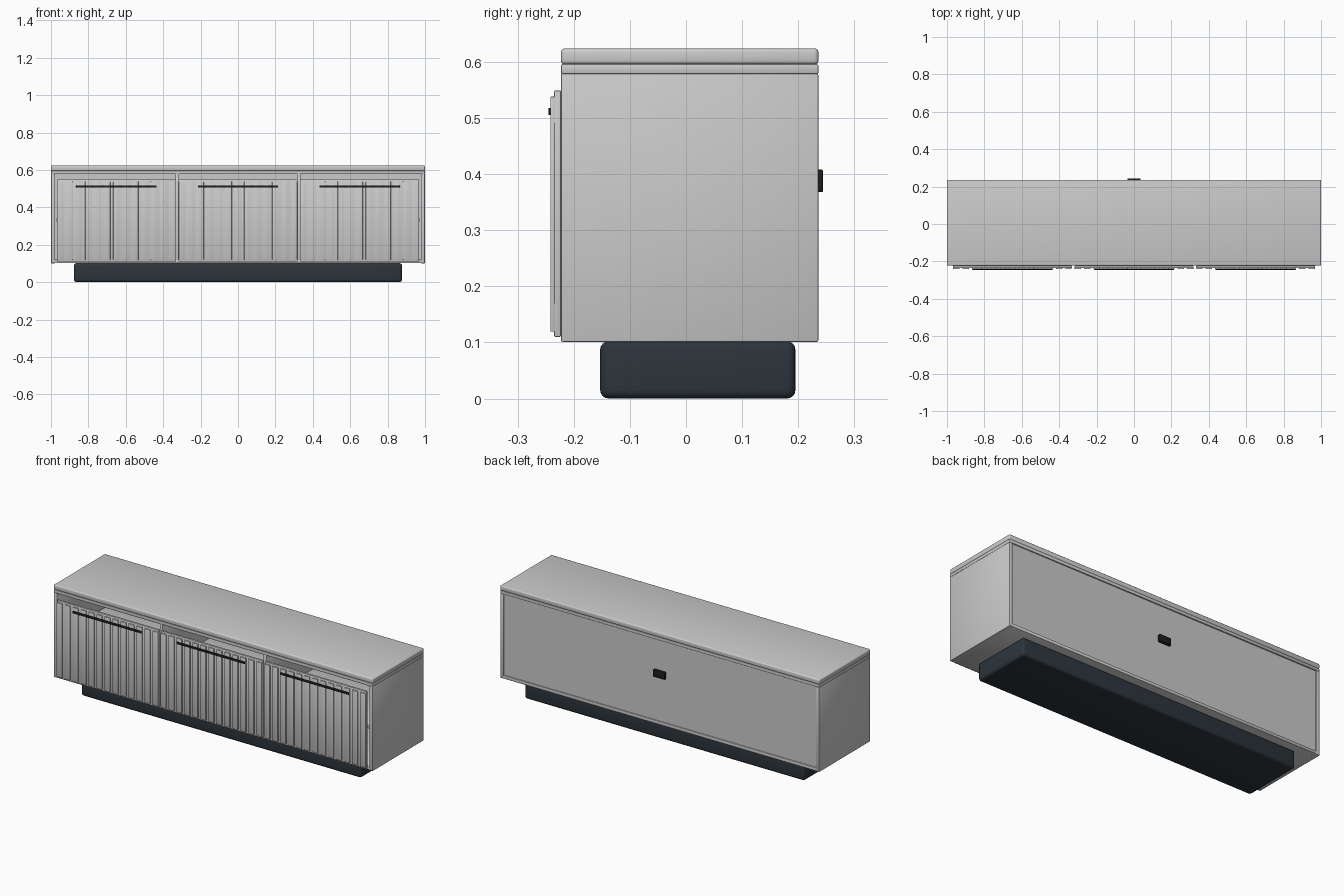
import bpy

if "Cube" in bpy.data.objects:
    bpy.data.objects.remove(bpy.data.objects["Cube"])


def material(name, color):
    m = bpy.data.materials.new(name)
    m.diffuse_color = color
    m.use_nodes = True
    m.node_tree.nodes["Principled BSDF"].inputs["Base Color"].default_value = m.diffuse_color
    return m


BLUE_BLACK = material("dark_plinth", (0.025, 0.035, 0.045, 1))
BLACK = material("black_metal", (0.012, 0.012, 0.013, 1))


def box(name, x, y, z, bevel=0.0, segments=2, mat=None):
    """Box from (min, max) ranges, with rounded edges."""
    bpy.ops.mesh.primitive_cube_add(size=1, location=[sum(r) / 2 for r in (x, y, z)])
    o = bpy.context.object
    o.name = name
    o.scale = [r[1] - r[0] for r in (x, y, z)]
    bpy.ops.object.transform_apply(location=False, rotation=False, scale=True)
    if bevel:
        b = o.modifiers.new("rounded_edges", "BEVEL")
        b.width, b.segments = bevel, segments
        bpy.ops.object.modifier_apply(modifier=b.name)
        bpy.ops.object.shade_smooth_by_angle()
    if mat:
        o.data.materials.append(mat)
    return o


FRONT, BACK = -0.223, 0.236
DOOR_X = 0.65

# plinth
box("plinth", (-0.877, 0.877), (-0.153, 0.195), (0, 0.102), 0.015, 4, BLUE_BLACK)

# carcass
box("top_slab", (-1, 1), (FRONT, BACK), (0.595, 0.624), 0.007, 3)
box("carcass_top", (-0.999, 0.999), (FRONT, BACK), (0.578, 0.596), 0.003)
box("carcass_bottom", (-0.98, 0.98), (FRONT, BACK), (0.102, 0.12), 0.002)
box("back_panel", (-0.978, 0.978), (0.216, 0.229), (0.118, 0.58))
for side, s in (("left", -1), ("right", 1)):
    box(f"{side}_side", sorted((s * 0.978, s * 0.999)), (FRONT, BACK), (0.101, 0.579), 0.003)
    box(f"{side}_divider", (s * 0.325 - 0.009, s * 0.325 + 0.009), (FRONT + 0.001, 0.218), (0.118, 0.58), 0.001)

# bays: shelf, door, slats and handle
for bay, cx in (("left", -DOOR_X), ("middle", 0), ("right", DOOR_X)):
    box(f"{bay}_shelf", (cx - 0.32, cx + 0.32), (-0.2, 0.218), (0.325, 0.343), 0.001)
    box(f"{bay}_door", (cx - 0.318, cx + 0.318), (-0.235, FRONT), (0.11, 0.549), 0.002)
    for k in range(-6, 7):
        sx = cx + 0.05 * k
        box(f"{bay}_slat_{k + 7}", (sx - 0.017, sx + 0.017), (-0.2415, -0.234), (0.119, 0.538), 0.0015)
    box(f"{bay}_handle", (cx - 0.215, cx + 0.215), (-0.245, -0.239), (0.505, 0.518), 0.0015, 2, BLACK)

# cable outlet on the back
box("cable_outlet", (-0.036, 0.036), (0.225, 0.244), (0.368, 0.408), 0.002, 2, BLACK)
